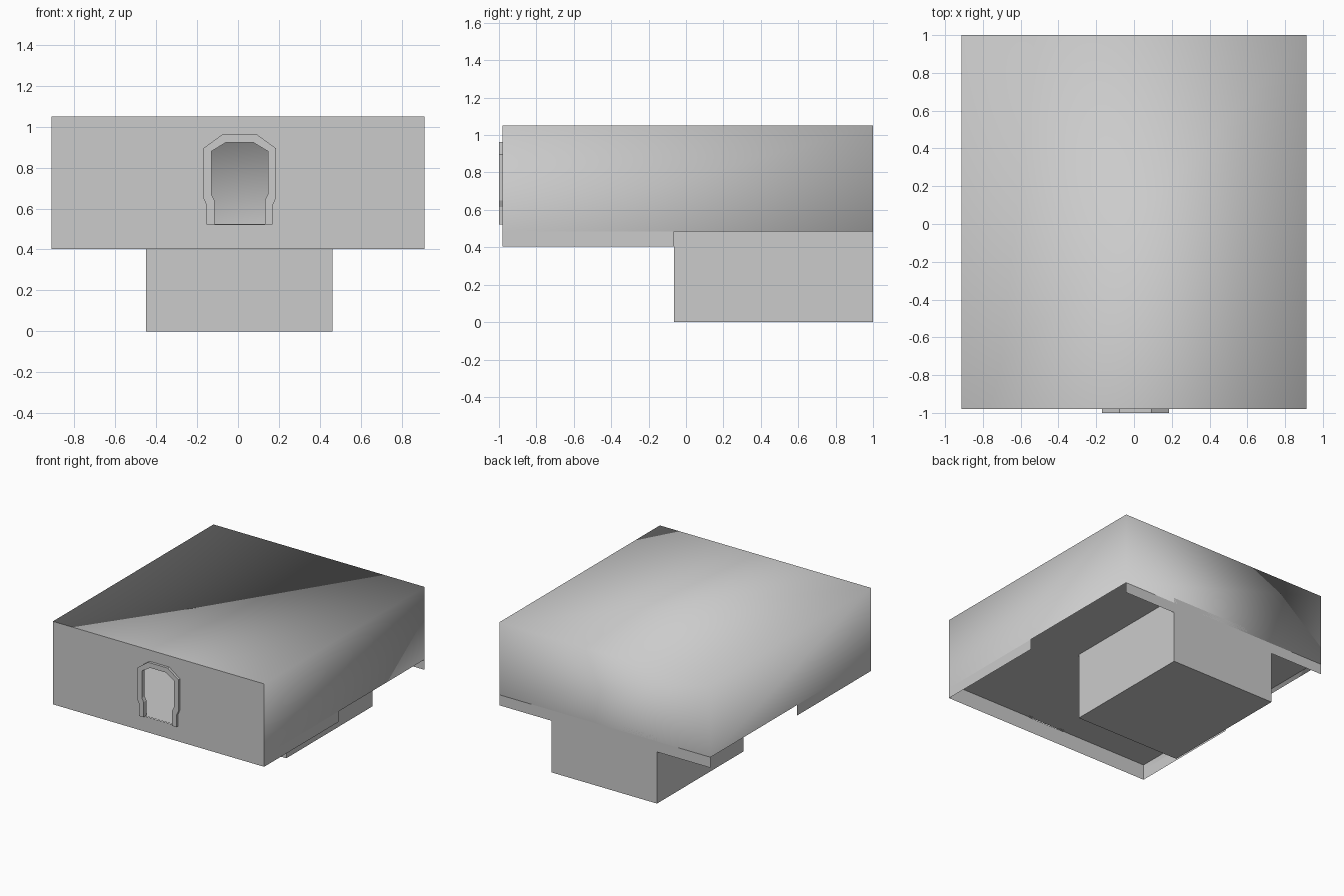
import bpy, bmesh

if "Cube" in bpy.data.objects:
    bpy.data.objects.remove(bpy.data.objects["Cube"])

X, Y0, Y1 = 0.912, -0.98, 1.0
Z_SKIRT, Z_WALL, Z_FLOOR, Z_TOP = 0.403, 0.485, 0.525, 1.05


def finish(name, bm, smooth=False):
    me = bpy.data.meshes.new(name)
    for f in bm.faces:
        f.smooth = smooth
    bm.to_mesh(me)
    bm.free()
    ob = bpy.data.objects.new(name, me)
    bpy.context.collection.objects.link(ob)
    return ob


def sheet(name, points):
    bm = bmesh.new()
    bm.faces.new([bm.verts.new(p) for p in points])
    return finish(name, bm)


def box_faces(x0, x1, y0, y1, z0, z1, skip, name, smooth=False):
    bm = bmesh.new()
    v = [bm.verts.new((x, y, z)) for z in (z0, z1)
         for x, y in ((x0, y0), (x1, y0), (x1, y1), (x0, y1))]
    sides = {"bottom": (3, 2, 1, 0), "top": (4, 5, 6, 7), "front": (0, 1, 5, 4),
             "right": (1, 2, 6, 5), "back": (2, 3, 7, 6), "left": (3, 0, 4, 7)}
    for key, idx in sides.items():
        if key not in skip:
            bm.faces.new([v[i] for i in idx])
    return finish(name, bm, smooth)


# Smooth-shaded shell: roof, back wall and both side walls
box_faces(-X, X, Y0, Y1, Z_WALL, Z_TOP, ("bottom", "front"), "roof_and_walls", True)

# Interior floor
sheet("floor", [(-X, Y0, Z_FLOOR), (X, Y0, Z_FLOOR), (X, Y1, Z_FLOOR), (-X, Y1, Z_FLOOR)])

# Lower room under the rear half
box_faces(-0.45, 0.463, -0.065, Y1, 0.0, Z_FLOOR, ("top",), "lower_room")

# Skirts hanging below the walls: front half of the sides, full back
for side, s in (("left", -1), ("right", 1)):
    pts = [(s * X, Y0, Z_SKIRT), (s * X, -0.065, Z_SKIRT),
           (s * X, -0.065, Z_WALL), (s * X, Y0, Z_WALL)]
    sheet(side + "_skirt", pts[::s])
for side, a, b in (("left", -X, -0.45), ("right", 0.463, X)):
    sheet("back_skirt_" + side, [(b, Y1, Z_SKIRT), (a, Y1, Z_SKIRT),
                                 (a, Y1, Z_WALL), (b, Y1, Z_WALL)])

# Door outlines: right half from the foot upward, mirrored about the door centre
CX = 0.008
outer_half = [(0.161, 0.522), (0.161, 0.615), (0.177, 0.65), (0.177, 0.895), (0.085, 0.962)]
inner_half = [(0.123, 0.522), (0.123, 0.64), (0.138, 0.67), (0.138, 0.88), (0.067, 0.923)]


def arch(half):
    return [(CX + x, z) for x, z in half] + [(CX - x, z) for x, z in reversed(half)]


# Front wall with the doorway cut out
bm = bmesh.new()
for loop in ([(-X, Z_SKIRT), (X, Z_SKIRT), (X, Z_TOP), (-X, Z_TOP)], arch(inner_half)):
    vs = [bm.verts.new((x, Y0, z)) for x, z in loop]
    for i in range(len(vs)):
        bm.edges.new((vs[i - 1], vs[i]))
bmesh.ops.triangle_fill(bm, use_beauty=True, edges=bm.edges[:], normal=(0, -1, 0))
finish("front_wall", bm)

# Raised door surround
bm = bmesh.new()
out, inn = arch(outer_half), arch(inner_half)
YF, YB = -1.0, -0.965
rings = [[bm.verts.new((x, y, z)) for x, z in ring]
         for ring, y in ((out, YF), (inn, YF), (inn, YB), (out, YB))]
for a in range(4):
    p, q = rings[a], rings[(a + 1) % 4]
    for i in range(len(out) - 1):
        bm.faces.new((p[i], p[i + 1], q[i + 1], q[i]))
for i in (0, -1):
    bm.faces.new([r[i] for r in rings])
bmesh.ops.recalc_face_normals(bm, faces=bm.faces[:])
finish("door_surround", bm)
